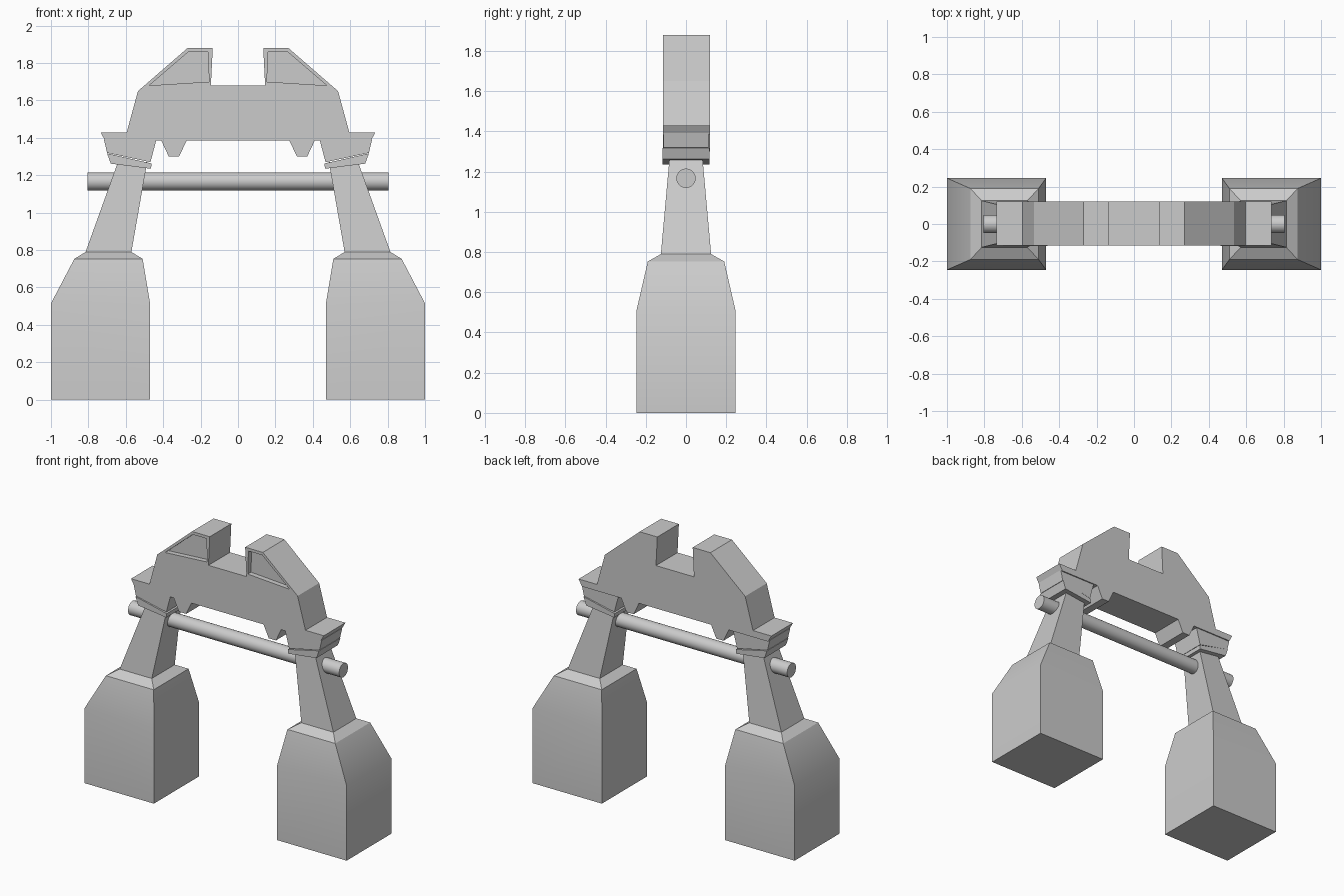
import bpy, bmesh, math

if "Cube" in bpy.data.objects:
    bpy.data.objects.remove(bpy.data.objects["Cube"])


def make_object(name, bm):
    bmesh.ops.recalc_face_normals(bm, faces=bm.faces)
    me = bpy.data.meshes.new(name)
    bm.to_mesh(me)
    bm.free()
    ob = bpy.data.objects.new(name, me)
    bpy.context.collection.objects.link(ob)
    return ob


def mirror_x(ob):
    ob.modifiers.new("mirror", 'MIRROR').use_axis[0] = True
    return ob


def loft(name, rings):
    """Skin a stack of four-cornered rings and cap both ends."""
    bm = bmesh.new()
    loops = [[bm.verts.new(p) for p in r] for r in rings]
    for a, b in zip(loops, loops[1:]):
        for i in range(4):
            j = (i + 1) % 4
            bm.faces.new((a[i], a[j], b[j], b[i]))
    bm.faces.new(loops[0])
    bm.faces.new(loops[-1])
    return make_object(name, bm)


def ring(x0, z0, x1, z1, y):
    return [(x0, -y, z0), (x1, -y, z1), (x1, y, z1), (x0, y, z0)]


def extrude_profile(name, pts, y0, y1):
    bm = bmesh.new()
    face = bm.faces.new([bm.verts.new((x, y0, z)) for x, z in pts])
    new = bmesh.ops.extrude_face_region(bm, geom=[face])["geom"]
    verts = [v for v in new if isinstance(v, bmesh.types.BMVert)]
    bmesh.ops.translate(bm, vec=(0, y1 - y0, 0), verts=verts)
    return make_object(name, bm)


def smooth(ob, degrees):
    bpy.ops.object.select_all(action='DESELECT')
    bpy.context.view_layer.objects.active = ob
    ob.select_set(True)
    bpy.ops.object.shade_smooth_by_angle(angle=math.radians(degrees))


# Legs: heavy foot block, shoulder and slanted neck
leg_sections = [(0.47, 1.0, 0, 0.245), (0.47, 1.0, 0.515, 0.245),
                (0.51, 0.875, 0.753, 0.19), (0.57, 0.815, 0.79, 0.125)]
rings = [ring(x0, z, x1, z, y) for x0, x1, z, y in leg_sections]
rings.append(ring(0.486, 1.27, 0.635, 1.29, 0.08))
leg = mirror_x(loft("leg", rings))
smooth(leg, 30)

# Slanted two-step collars between legs and beam
mirror_x(loft("upper_collar", [ring(0.468, 1.27, 0.70, 1.32, 0.112),
                               ring(0.437, 1.388, 0.717, 1.392, 0.112)]))
mirror_x(loft("lower_collar", [ring(0.465, 1.235, 0.68, 1.262, 0.117),
                               ring(0.462, 1.263, 0.70, 1.317, 0.117)]))

# Beam: stepped profile with two horns on top and two lugs below
half = [(0.14, 1.68), (0.13, 1.88), (0.27, 1.88), (0.535, 1.65), (0.595, 1.43),
        (0.735, 1.43), (0.71, 1.385), (0.41, 1.385), (0.37, 1.30),
        (0.315, 1.30), (0.275, 1.385)]
half[0] = (0.145, 1.68)
half[1] = (0.135, 1.88)
beam = extrude_profile("beam", half + [(-x, z) for x, z in reversed(half)],
                       -0.115, 0.12)

# Recessed panels on the front of the horns
panel = [(0.155, 1.70), (0.16, 1.86), (0.265, 1.86), (0.475, 1.68)]
for side in (-1, 1):
    cutter = extrude_profile("panel_cutter", [(side * x, z) for x, z in panel],
                             -0.2, -0.08)
    cutter.hide_render = True
    cutter.hide_set(True)
    cut = beam.modifiers.new("panel_recess", 'BOOLEAN')
    cut.operation = 'DIFFERENCE'
    cut.solver = 'EXACT'
    cut.object = cutter

# Round tie rod passing through both necks
bpy.ops.mesh.primitive_cylinder_add(vertices=32, radius=0.048, depth=1.61,
                                    location=(0, 0, 1.167),
                                    rotation=(0, math.pi / 2, 0))
rod = bpy.context.object
rod.name = "tie_rod"
smooth(rod, 30)
